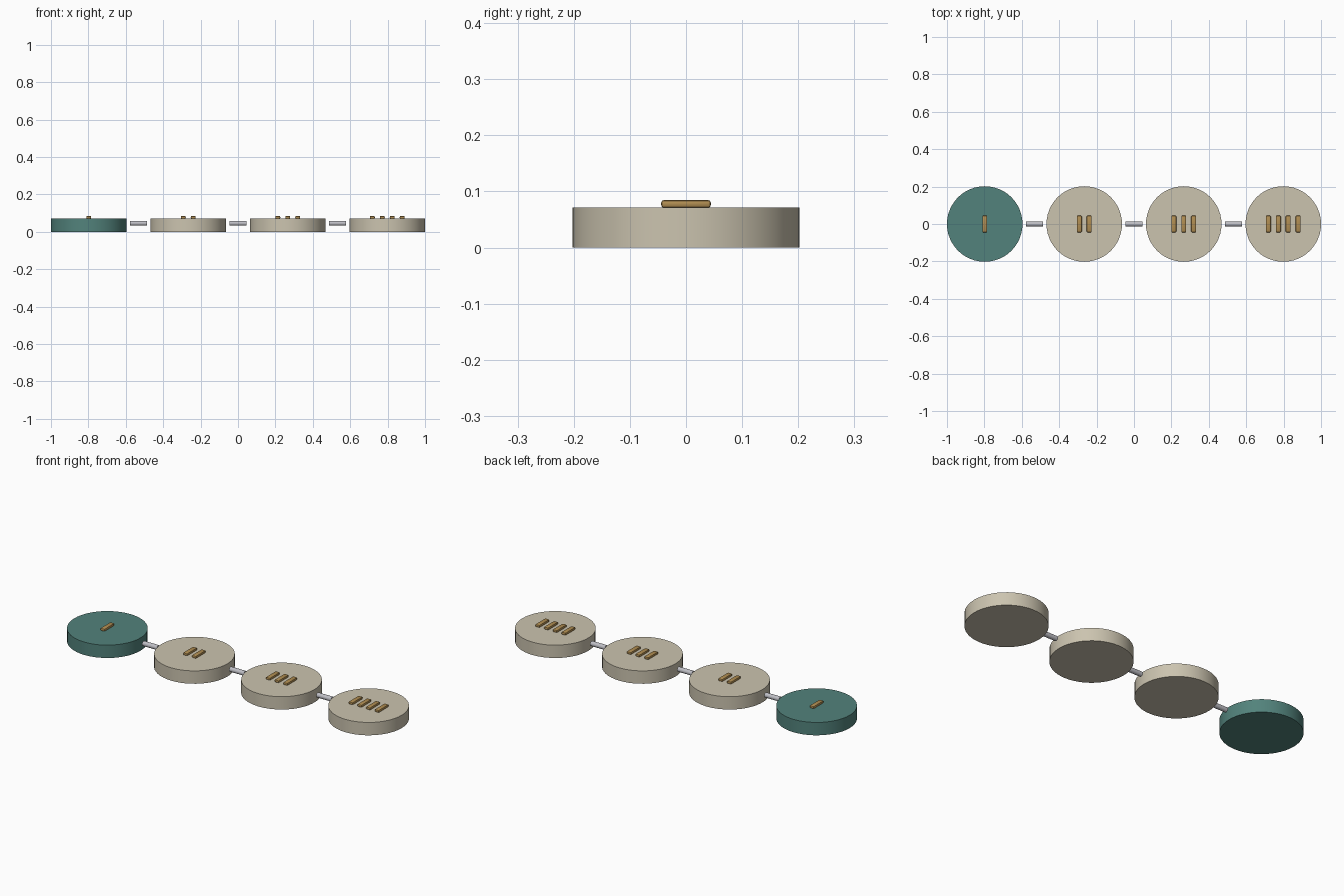
import bpy
import math

if "Cube" in bpy.data.objects:
    bpy.data.objects.remove(bpy.data.objects["Cube"])


def material(name, rgb):
    m = bpy.data.materials.new(name)
    m.diffuse_color = (*rgb, 1.0)
    m.use_nodes = True
    m.node_tree.nodes["Principled BSDF"].inputs["Base Color"].default_value = m.diffuse_color
    return m


TEAL = material("teal", (0.085, 0.225, 0.20))
BEIGE = material("warm beige", (0.60, 0.55, 0.43))
BRASS = material("brass", (0.44, 0.27, 0.085))
STEEL = material("steel", (0.52, 0.52, 0.56))

RADIUS, HEIGHT, SPACING = 0.202, 0.071, 0.532


def finish(name, mat):
    ob = bpy.context.object
    ob.name = name
    ob.data.materials.append(mat)
    bpy.ops.object.shade_smooth_by_angle(angle=math.radians(30))
    return ob


# Round flat disc resting on the ground
def disc(name, x, mat):
    bpy.ops.mesh.primitive_cylinder_add(
        vertices=48, radius=RADIUS, depth=HEIGHT, location=(x, 0, HEIGHT / 2))
    finish(name, mat)


# Raised counting bar with softened edges
def bar(name, x):
    bpy.ops.mesh.primitive_cube_add(size=1, location=(x, 0, HEIGHT + 0.0068))
    ob = bpy.context.object
    ob.scale = (0.0266, 0.0886, 0.0142)
    bpy.ops.object.transform_apply(location=False, rotation=False, scale=True)
    bevel = ob.modifiers.new("soft edges", 'BEVEL')
    bevel.width = 0.0052
    bevel.segments = 2
    bpy.ops.object.modifier_apply(modifier=bevel.name)
    finish(name, BRASS)


# Short rod in the gap between two discs
def link(name, x):
    bpy.ops.mesh.primitive_cylinder_add(
        vertices=16, radius=0.0133, depth=0.09, location=(x, 0, 0.046),
        rotation=(0, math.pi / 2, 0))
    finish(name, STEEL)


for i in range(4):
    cx = (i - 1.5) * SPACING
    disc(f"disc_{i + 1}", cx, TEAL if i == 0 else BEIGE)
    for j in range(i + 1):
        bar(f"bar_{i + 1}_{j + 1}", cx + (j - i / 2) * 0.0532)
    if i < 3:
        link(f"link_rod_{i + 1}", cx + SPACING / 2)
